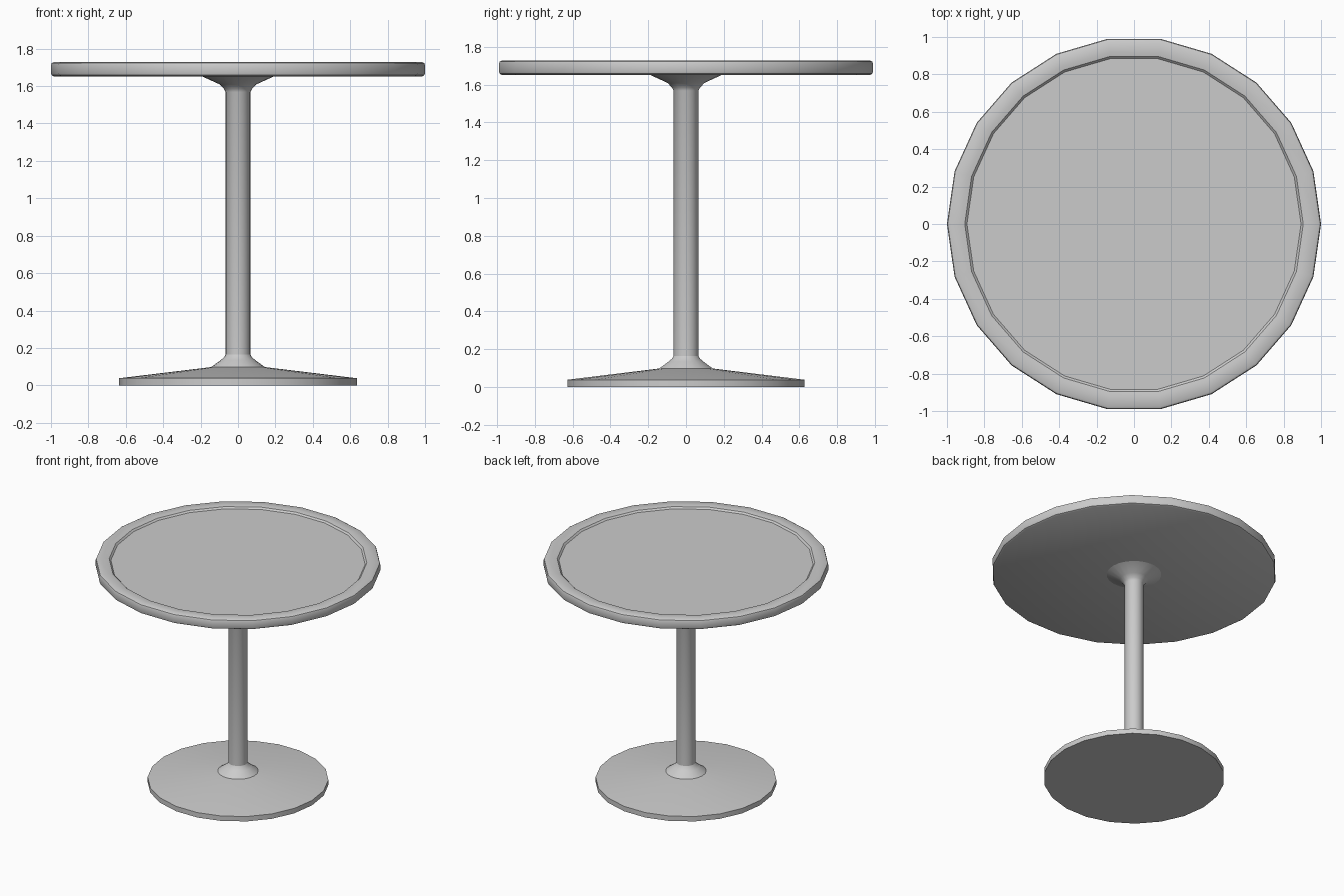
import bpy, bmesh
from math import cos, sin, tau, radians

if "Cube" in bpy.data.objects:
    bpy.data.objects.remove(bpy.data.objects["Cube"])

SIDES = 22


def lathe(name, profile, sides=SIDES):
    """Turn an (r, z) profile listed bottom to top into a closed solid."""
    bm = bmesh.new()
    rings = [[bm.verts.new((r * cos(tau * i / sides), r * sin(tau * i / sides), z))
              for i in range(sides)] for r, z in profile]
    for low, high in zip(rings, rings[1:]):
        for i in range(sides):
            j = (i + 1) % sides
            bm.faces.new((low[i], low[j], high[j], high[i]))
    bm.faces.new(rings[0][::-1])
    bm.faces.new(rings[-1])
    mesh = bpy.data.meshes.new(name)
    bm.to_mesh(mesh)
    bm.free()
    obj = bpy.data.objects.new(name, mesh)
    bpy.context.collection.objects.link(obj)
    bpy.ops.object.select_all(action='DESELECT')
    obj.select_set(True)
    bpy.context.view_layer.objects.active = obj
    bpy.ops.object.shade_smooth_by_angle(angle=radians(30))
    return obj


# Tabletop with eased edges and a shallow recess inside the rim
lathe("tabletop", [(0.985, 1.652), (0.996, 1.658), (1.0, 1.668), (1.0, 1.712),
                   (0.996, 1.722), (0.985, 1.728), (0.928, 1.728),
                   (0.905, 1.724), (0.893, 1.712)])

# Pedestal post, flared at the foot and under the top
lathe("post", [(0.145, 0.095), (0.14, 0.1), (0.092, 0.135), (0.075, 0.15), (0.066, 0.165),
               (0.066, 1.568), (0.075, 1.585), (0.1, 1.61), (0.195, 1.653)])

# Shallow conical base plate
lathe("base", [(0.635, 0.0), (0.635, 0.038), (0.14, 0.098)])
